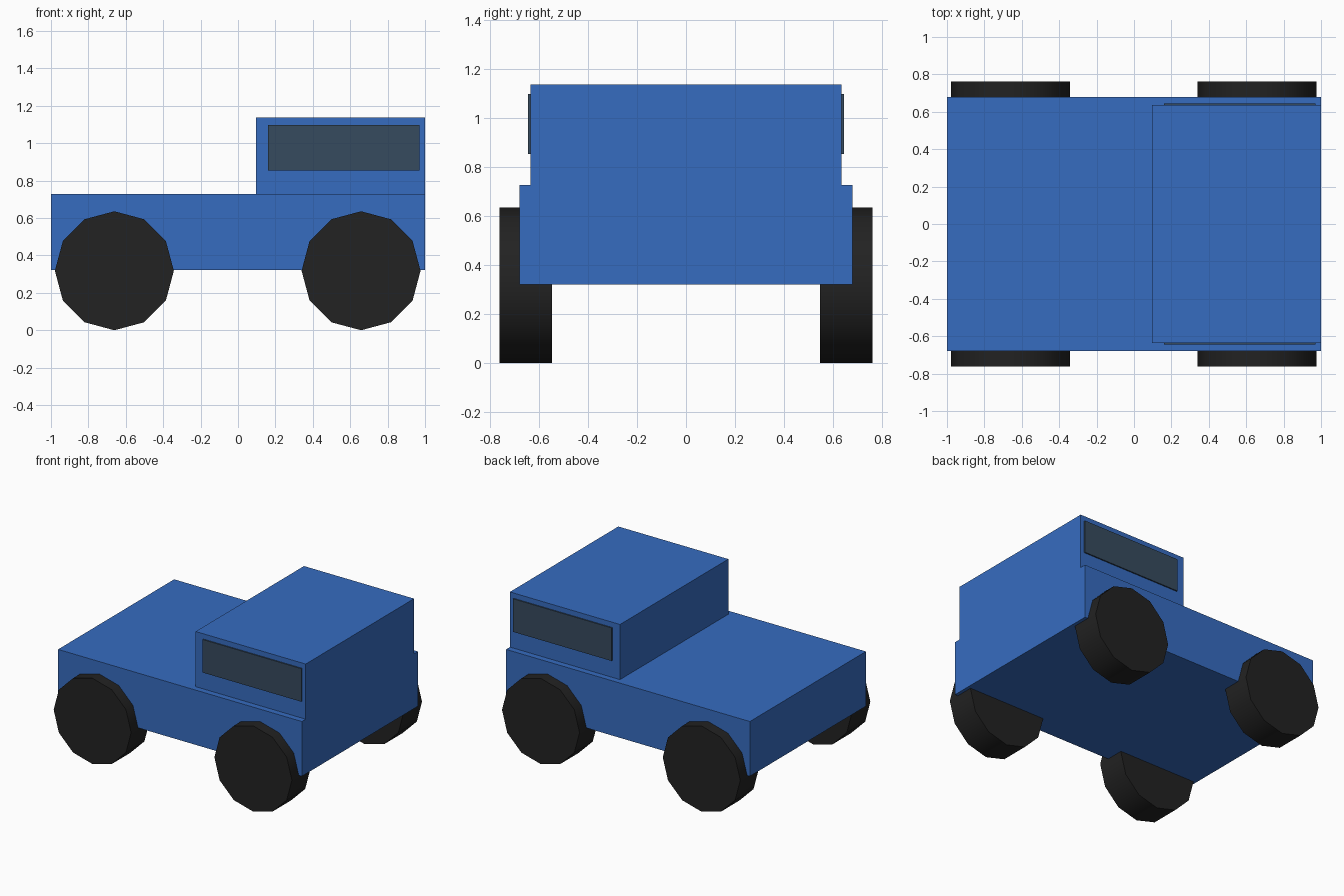
import bpy, math

if "Cube" in bpy.data.objects:
    bpy.data.objects.remove(bpy.data.objects["Cube"])


def material(name, color):
    m = bpy.data.materials.new(name)
    m.diffuse_color = (*color, 1)
    m.use_nodes = True
    m.node_tree.nodes["Principled BSDF"].inputs["Base Color"].default_value = m.diffuse_color
    return m


BLUE = material("blue paint", (0.037, 0.150, 0.527))
GLASS = material("dark glass", (0.037, 0.069, 0.112))
RUBBER = material("black rubber", (0.016, 0.016, 0.016))


def box(name, x, y, z, mat):
    """Box spanning the given (min, max) ranges."""
    spans = (x, y, z)
    bpy.ops.mesh.primitive_cube_add(size=1, location=[(a + b) / 2 for a, b in spans])
    o = bpy.context.object
    o.name = name
    o.scale = [b - a for a, b in spans]
    bpy.ops.object.transform_apply(location=False, rotation=False, scale=True)
    o.data.materials.append(mat)
    return o


def wheel(name, x, y):
    """Twelve-sided wheel with its axle along y."""
    bpy.ops.mesh.primitive_cylinder_add(vertices=12, radius=0.318, depth=0.216,
                                        location=(x, y, 0.318),
                                        rotation=(math.pi / 2, 0, 0))
    o = bpy.context.object
    o.name = name
    bpy.ops.object.transform_apply(location=False, rotation=True, scale=False)
    bpy.ops.object.shade_smooth_by_angle(angle=math.radians(40))
    o.data.materials.append(RUBBER)


# Long lower body and the cabin at one end
box("body", (-1, 1), (-0.68, 0.68), (0.322, 0.728), BLUE)
box("cabin", (0.097, 1), (-0.635, 0.635), (0.728, 1.137), BLUE)

# Side windows and wheels on both sides
for side, s in (("front", -1), ("back", 1)):
    box(f"{side}_window", (0.16, 0.97), sorted((s * 0.635, s * 0.644)), (0.853, 1.098), GLASS)
    wheel(f"{side}_left_wheel", -0.661, s * 0.654)
    wheel(f"{side}_right_wheel", 0.658, s * 0.654)
